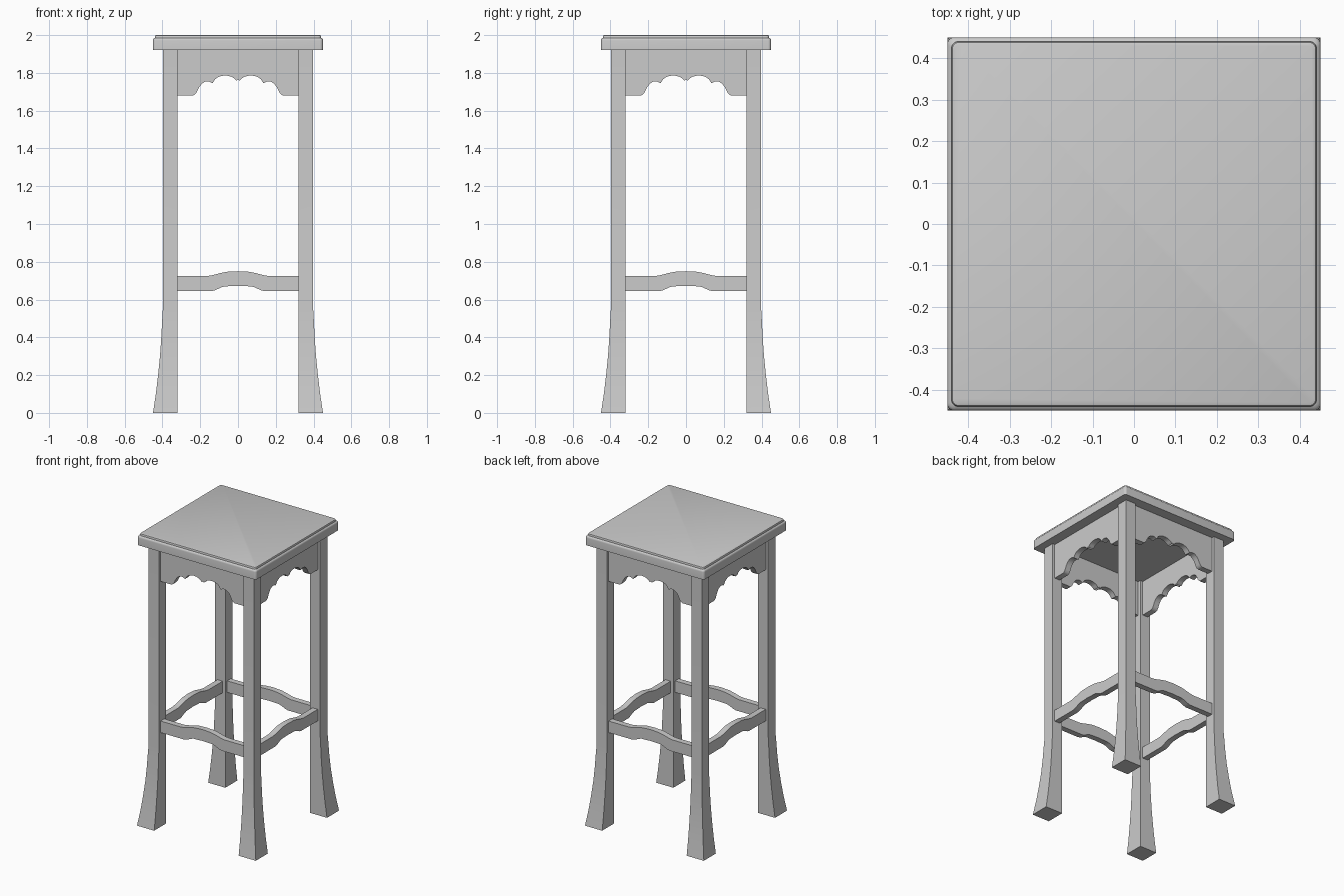
import bpy, bmesh, math
from mathutils import Matrix

if "Cube" in bpy.data.objects:
    bpy.data.objects.remove(bpy.data.objects["Cube"])


def finish(name, bm, smooth=False):
    bmesh.ops.recalc_face_normals(bm, faces=bm.faces)
    mesh = bpy.data.meshes.new(name)
    bm.to_mesh(mesh)
    bm.free()
    ob = bpy.data.objects.new(name, mesh)
    bpy.context.collection.objects.link(ob)
    if smooth:
        bpy.ops.object.select_all(action='DESELECT')
        ob.select_set(True)
        bpy.context.view_layer.objects.active = ob
        bpy.ops.object.shade_smooth_by_angle(angle=math.radians(35))
    return ob


def loft(name, rings, smooth=False):
    """Skin a stack of closed rings and cap both ends."""
    bm = bmesh.new()
    rows = [[bm.verts.new(p) for p in ring] for ring in rings]
    n = len(rows[0])
    for a, b in zip(rows, rows[1:]):
        for i in range(n):
            j = (i + 1) % n
            bm.faces.new((a[i], a[j], b[j], b[i]))
    bm.faces.new(rows[0][::-1])
    bm.faces.new(rows[-1])
    return finish(name, bm, smooth)


def rounded_square(half, radius, z, steps=6):
    pts = []
    for k in range(4):
        cx, cy = [(1, 1), (-1, 1), (-1, -1), (1, -1)][k]
        for s in range(steps + 1):
            a = math.pi / 2 * (k + s / steps)
            pts.append((cx * (half - radius) + radius * math.cos(a),
                        cy * (half - radius) + radius * math.sin(a), z))
    return pts


def mirrored(half_pts):
    """Left half outline (ending on x = 0) extended to the right."""
    return half_pts + [(-x, z) for x, z in reversed(half_pts) if x < 0]


def arc(cx, cz, rx, rz, a0, a1, steps=8):
    return [(cx + rx * math.cos(math.radians(a0 + (a1 - a0) * i / steps)),
             cz + rz * math.sin(math.radians(a0 + (a1 - a0) * i / steps)))
            for i in range(steps + 1)]


def rail(name, lower, upper, angle):
    """Board between two legs, extruded 0.04 thick and turned to its side."""
    outline = lower + upper[::-1]
    ob = loft(name, [[(x, y, z) for x, z in outline] for y in (-0.38, -0.34)], True)
    ob.data.transform(Matrix.Rotation(angle, 4, 'Z'))


# Seat: slab with a rounded edge and a small raised lip
seat_profile = [(0.45, 1.922), (0.45, 1.972), (0.449, 1.978), (0.446, 1.983),
                (0.44, 1.986), (0.44, 1.993), (0.438, 1.998), (0.433, 2.0)]
loft("seat", [rounded_square(h, 0.016, z) for h, z in seat_profile], True)

# Legs: square posts whose outer faces flare towards the foot
flare = [(0, 0.45), (0.1, 0.435), (0.2, 0.423), (0.3, 0.413),
         (0.4, 0.406), (0.48, 0.402), (0.55, 0.398), (1.925, 0.398)]
for side, sx in (("left", -1), ("right", 1)):
    for end, sy in (("front", -1), ("back", 1)):
        loft(f"{end}_{side}_leg",
             [[(sx * x, sy * y, z) for x, y in
               ((0.32, 0.32), (o, 0.32), (o, o), (0.32, o))] for z, o in flare], True)

# Outlines of the scalloped apron and the arched stretcher
apron_low = mirrored([(-0.32, 1.68), (-0.24, 1.68), (-0.228, 1.685), (-0.218, 1.698),
                      (-0.207, 1.722), (-0.193, 1.741), (-0.175, 1.753),
                      (-0.155, 1.755), (-0.135, 1.746)]
                     + arc(-0.068, 1.745, 0.062, 0.041, 165, 22)
                     + [(-0.006, 1.759), (0, 1.766)])
apron_top = [(-0.32, 1.925), (0.32, 1.925)]
stretcher_low = mirrored([(-0.32, 0.645), (-0.14, 0.645), (-0.12, 0.65), (-0.09, 0.664),
                          (-0.07, 0.67), (-0.03, 0.671), (0, 0.673)])
stretcher_top = mirrored([(-0.32, 0.724), (-0.165, 0.724), (-0.14, 0.728),
                          (-0.09, 0.741), (-0.06, 0.747), (0, 0.75)])

# Aprons and stretchers on all four sides
for i, side in enumerate(("front", "right", "back", "left")):
    rail(f"{side}_apron", apron_low, apron_top, i * math.pi / 2)
    rail(f"{side}_stretcher", stretcher_low, stretcher_top, i * math.pi / 2)
